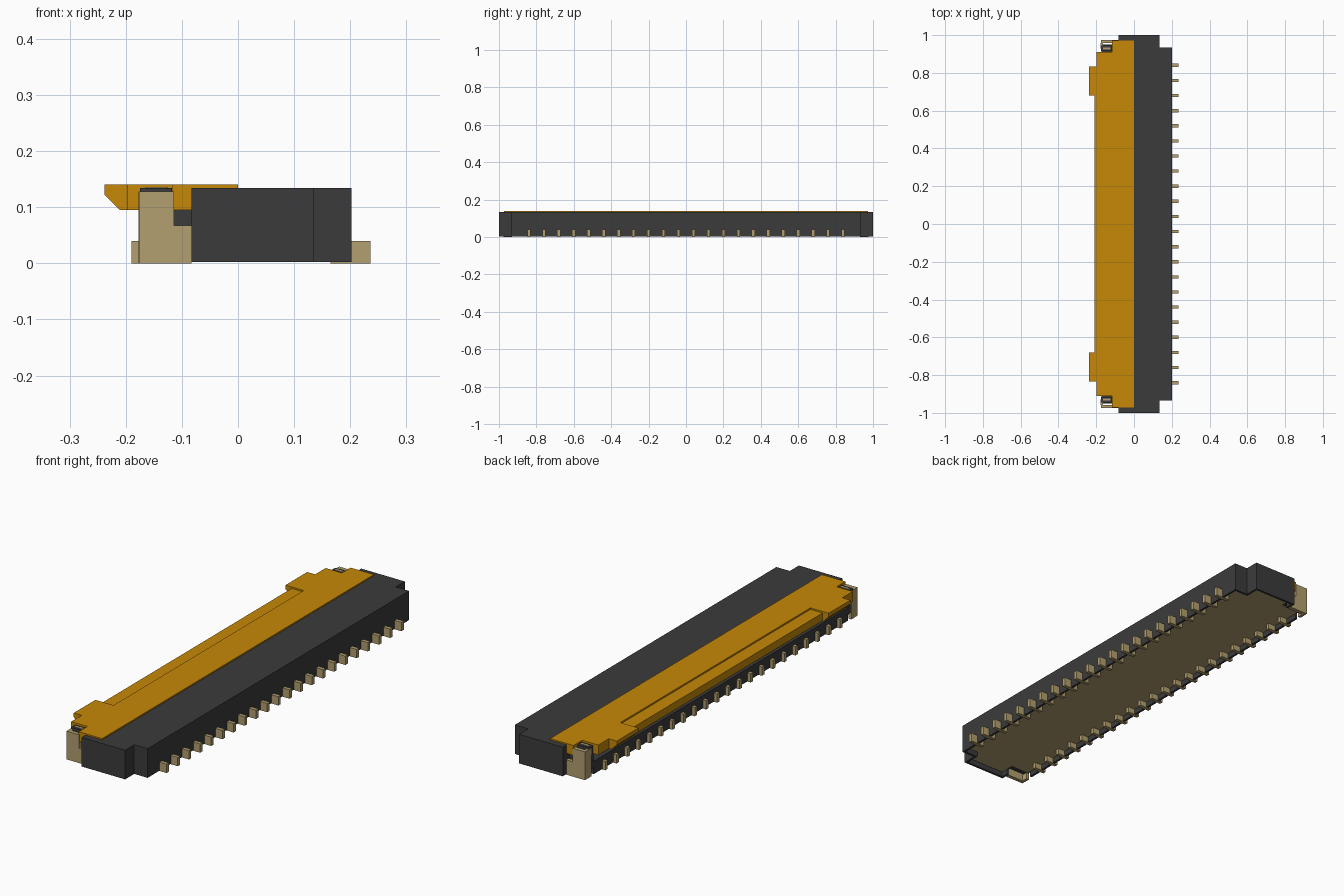
import bpy, bmesh

old = bpy.data.objects.get("Cube")
if old:
    bpy.data.objects.remove(old)


def material(name, rgb):
    m = bpy.data.materials.new(name)
    m.use_nodes = True
    m.diffuse_color = (*rgb, 1)
    bsdf = next(n for n in m.node_tree.nodes if n.type == 'BSDF_PRINCIPLED')
    bsdf.inputs["Base Color"].default_value = (*rgb, 1)
    bsdf.inputs["Roughness"].default_value = 0.6
    return m


DARK = material("dark plastic", (0.044, 0.044, 0.044))
AMBER = material("amber plastic", (0.565, 0.250, 0.002))
TAN = material("tan metal", (0.450, 0.350, 0.160))

TOP = 0.134      # housing top
FLOOR = 0.03     # recessed underside
RIM = 0.002      # lower edge of the rim walls


def prism(bm, profile, y0, y1):
    """Extrude an (x, z) outline from y0 to y1."""
    verts = [bm.verts.new((x, y0, z)) for x, z in profile]
    face = bm.faces.new(verts)
    res = bmesh.ops.extrude_face_region(bm, geom=[face])
    moved = [g for g in res["geom"] if isinstance(g, bmesh.types.BMVert)]
    bmesh.ops.translate(bm, verts=moved, vec=(0, y1 - y0, 0))


def rect(x0, x1, z0, z1):
    return [(x0, z0), (x1, z0), (x1, z1), (x0, z1)]


def part(name, mat, sections, mirror=False):
    """One object from (outline, y0, y1) sections, optionally mirrored across y."""
    bm = bmesh.new()
    for profile, y0, y1 in sections:
        prism(bm, profile, y0, y1)
        if mirror:
            prism(bm, profile, -y1, -y0)
    bmesh.ops.recalc_face_normals(bm, faces=bm.faces)
    mesh = bpy.data.meshes.new(name)
    bm.to_mesh(mesh)
    bm.free()
    mesh.materials.append(mat)
    obj = bpy.data.objects.new(name, mesh)
    bpy.context.collection.objects.link(obj)
    return obj


# Housing with an open cable slot along -x; thin rims hang down on both long sides
housing = [(-0.175, RIM), (-0.165, RIM), (-0.165, FLOOR), (0.192, FLOOR),
           (0.192, RIM), (0.202, RIM), (0.202, TOP), (0.0, TOP),
           (-0.03, 0.10), (-0.06, 0.09), (-0.06, 0.06), (-0.175, 0.06)]
part("housing", DARK, [(housing, -0.91, 0.91)])

# Stepped housing ends: solid above the floor, thin rim walls below it
part("housing_ends", DARK, [
    (rect(0.0, 0.202, FLOOR, TOP), 0.91, 0.935),
    (rect(-0.083, 0.135, FLOOR, TOP), 0.91, 1.0),
    (rect(-0.173, -0.083, FLOOR, 0.095), 0.91, 0.95),
    (rect(-0.175, -0.118, 0.095, TOP), 0.915, 0.945),
    (rect(0.192, 0.202, RIM, FLOOR), 0.91, 0.935),
    (rect(0.125, 0.192, RIM, FLOOR), 0.925, 0.935),
    (rect(0.125, 0.135, RIM, FLOOR), 0.935, 0.99),
    (rect(-0.083, 0.135, RIM, FLOOR), 0.99, 1.0),
    (rect(-0.083, -0.073, RIM, FLOOR), 0.957, 0.99),
], mirror=True)

# Thin metal sheet covering the recessed underside
part("bottom_sheet", TAN, [(rect(-0.165, 0.192, FLOOR - 0.004, FLOOR), -0.925, 0.925)])
part("bottom_sheet_ends", TAN,
     [(rect(-0.073, 0.125, FLOOR - 0.004, FLOOR), 0.925, 0.99)], mirror=True)

# Hinged locking flap: shallow recess in the centre, two pull tabs, narrow ears
centre = [(-0.208, 0.098), (-0.205, 0.095), (0.0, 0.095), (0.0, 0.14),
          (-0.147, 0.14), (-0.147, 0.133), (-0.208, 0.133)]
tab = [(-0.238, 0.122), (-0.211, 0.095), (0.0, 0.095), (0.0, 0.14), (-0.238, 0.14)]
part("locking_flap", AMBER, [(centre, -0.68, 0.68)])
part("flap_pull_tabs", AMBER, [(tab, 0.68, 0.835)], mirror=True)
part("flap_ends", AMBER, [
    (rect(-0.198, 0.0, 0.095, 0.14), 0.835, 0.91),
    (rect(-0.117, 0.0, 0.095, 0.14), 0.91, 0.972),
], mirror=True)

# Solder anchors: L-shaped outer plate, return leg and folded top
plate = [(-0.176, 0.0), (-0.083, 0.0), (-0.083, 0.067), (-0.114, 0.067),
         (-0.114, 0.128), (-0.176, 0.128)]
part("solder_anchors", TAN, [
    (plate, 0.957, 0.975),
    (rect(-0.177, -0.163, 0.0, 0.128), 0.93, 0.957),
    (rect(-0.165, -0.125, 0.128, 0.136), 0.925, 0.935),
], mirror=True)

# Rows of contact pins along both long sides, with tails running under the floor
pin_ys = [0.84 - 0.08 * i for i in range(22)]
for name, x0, x1 in (("rear_pins", 0.165, 0.236), ("slot_pins", -0.19, -0.13)):
    part(name, TAN, [(rect(x0, x1, 0.0, 0.04), y - 0.0085, y + 0.0085)
                     for y in pin_ys])
